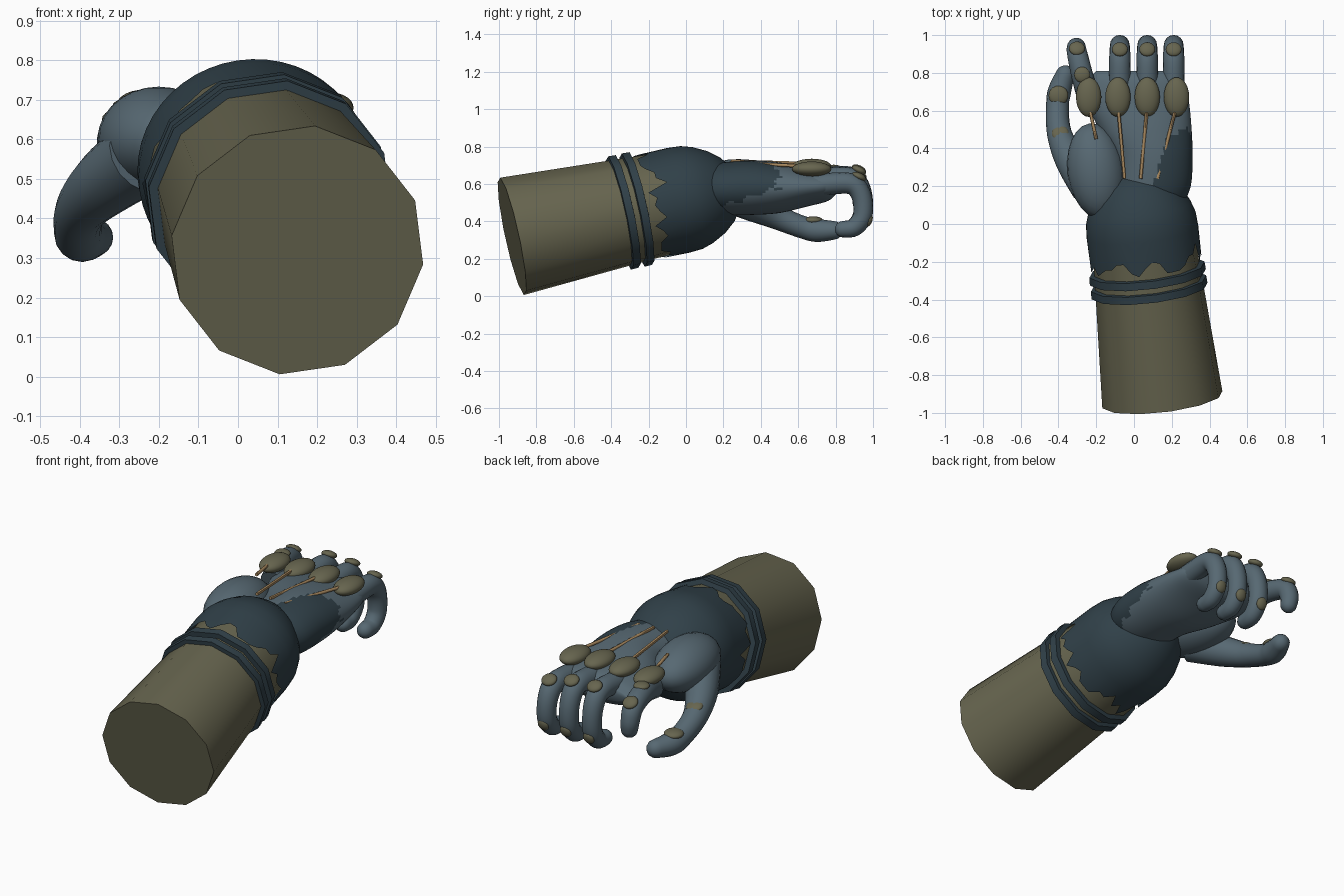
import bpy, bmesh, math, random
from mathutils import Vector, Euler

random.seed(4)
cube = bpy.data.objects.get("Cube")
if cube:
    bpy.data.objects.remove(cube)


def material(name, rgb):
    m = bpy.data.materials.new(name)
    m.use_nodes = True
    m.diffuse_color = (*rgb, 1)
    m.node_tree.nodes["Principled BSDF"].inputs["Base Color"].default_value = (*rgb, 1)
    return m


OLIVE = material("olive cloth", (0.135, 0.13, 0.078))
BLUE = material("blue grey glove", (0.095, 0.14, 0.17))
DARK = material("dark slate wrap", (0.03, 0.052, 0.066))
TAN = material("tan cord", (0.38, 0.24, 0.11))


def finish(bm, name, mats, angle=45):
    bmesh.ops.recalc_face_normals(bm, faces=bm.faces)
    me = bpy.data.meshes.new(name)
    bm.to_mesh(me)
    bm.free()
    for m in mats:
        me.materials.append(m)
    ob = bpy.data.objects.new(name, me)
    bpy.context.collection.objects.link(ob)
    bpy.ops.object.select_all(action="DESELECT")
    ob.select_set(True)
    bpy.context.view_layer.objects.active = ob
    bpy.ops.object.shade_smooth_by_angle(angle=math.radians(angle))
    return ob


def smooth_path(pts, steps):
    """Catmull-Rom through stations of (x, y, z, half width, half height)."""
    out = []
    for i in range(len(pts) - 1):
        quad = [pts[max(i - 1, 0)], pts[i], pts[i + 1], pts[min(i + 2, len(pts) - 1)]]
        for s in range(steps):
            t = s / steps
            out.append([0.5 * (2 * b + (c - a) * t + (2 * a - 5 * b + 4 * c - d) * t * t
                               + (3 * b - a - 3 * c + d) * t ** 3)
                        for a, b, c, d in zip(*quad)])
    return out + [list(pts[-1])]


def loft(stations, sides, turn=0, caps=(True, True), axis=None):
    """Skin elliptical rings along a path; returns the bmesh and its rings."""
    bm = bmesh.new()
    centres = [Vector(s[:3]) for s in stations]
    rings = []
    for i, s in enumerate(stations):
        t = axis or (centres[min(i + 1, len(centres) - 1)] - centres[max(i - 1, 0)]).normalized()
        u = (Vector((1, 0, 0)) - t * t.x).normalized()
        v = u.cross(t)
        ring = []
        for k in range(sides):
            a = math.radians(turn) + math.tau * k / sides
            ring.append(bm.verts.new(centres[i] + u * s[3] * math.cos(a) + v * s[4] * math.sin(a)))
        rings.append(ring)
    for r0, r1 in zip(rings, rings[1:]):
        for k in range(sides):
            j = (k + 1) % sides
            bm.faces.new((r0[k], r0[j], r1[j], r1[k]))
    for use, ring in zip(caps, (rings[0], rings[-1])):
        if use:
            bm.faces.new(ring)
    return bm, rings


def ellipsoid(name, pos, size, mat, rot=(0, 0, 0)):
    bm = bmesh.new()
    bmesh.ops.create_uvsphere(bm, u_segments=24, v_segments=14, radius=1)
    turn = Euler([math.radians(a) for a in rot])
    for v in bm.verts:
        p = Vector([c * s for c, s in zip(v.co, size)])
        p.rotate(turn)
        v.co = p + Vector(pos)
    return finish(bm, name, [mat])


def digit(name, pts):
    """Tapered bent tube with a rounded tip."""
    st = smooth_path(pts, 5)
    tip, back = Vector(st[-1][:3]), Vector(st[-2][:3])
    d, r = (tip - back).normalized(), st[-1][3]
    for a in (25, 50, 72, 88):
        a = math.radians(a)
        st.append([*(tip + d * r * math.sin(a)), r * math.cos(a), r * math.cos(a)])
    return finish(loft(st, 16)[0], name, [BLUE], 60)


# Forearm axis: distance is measured along y
AXIS = Vector((-0.115, 0.97, 0.21)).normalized()
START = Vector((0.15, -0.93, 0.32))


def on_arm(y, r, wide=1.0):
    return [*(START + AXIS * ((y - START.y) / AXIS.y)), r * wide, r]


# Sleeve and its two straps
finish(loft([on_arm(-0.93, 0.323), on_arm(0, 0.268)], 12, 22, axis=AXIS)[0], "sleeve", [OLIVE])
for name, y in (("rear_strap", -0.335), ("front_strap", -0.262)):
    band = [on_arm(y + o, r) for o, r in ((-0.024, 0.275), (-0.02, 0.312), (0.02, 0.31), (0.024, 0.275))]
    finish(loft(band, 12, 22, (False, False), AXIS)[0], name, [DARK])

# Wrist wrap with a torn rear edge
dome = [(-0.15, 0.284), (-0.04, 0.286), (0.03, 0.281), (0.09, 0.262), (0.16, 0.225),
        (0.22, 0.175), (0.265, 0.11), (0.29, 0.01)]
bm, rings = loft([on_arm(y, r, 1.04) for y, r in dome], 48, 0, (False, True), AXIS)
for v in rings[0]:
    v.co += AXIS * random.choice((-0.07, -0.05, -0.03, -0.01, 0.0, 0.04))
finish(bm, "wrist_wrap", [DARK], 60)

# Palm, with a dark torn patch on the outer side
palm = [(0.07, 0.08, 0.57, 0.18, 0.12), (0.10, 0.2, 0.575, 0.2, 0.14), (0.10, 0.35, 0.58, 0.21, 0.145),
        (0.06, 0.5, 0.58, 0.245, 0.135), (0.02, 0.65, 0.585, 0.27, 0.105),
        (0.01, 0.76, 0.59, 0.25, 0.08), (0.0, 0.81, 0.595, 0.2, 0.04)]
hand = finish(loft(smooth_path(palm, 10), 64, axis=Vector((0, 1, 0)))[0], "palm", [BLUE, DARK], 60)
for f in hand.data.polygons:
    x, y, z = f.center
    jag = 0.02 * math.sin(70 * z) + 0.012 * math.sin(190 * z)
    low = 0.49 + 0.32 * max(0, y - 0.22) + 0.012 * math.sin(60 * y)
    if y < 0.49 + jag and z > low and x > 0.1 + 0.3 * (y - 0.2):
        f.material_index = 1

# Thumb base and thumb
ellipsoid("thumb_base", (-0.2, 0.28, 0.6), (0.152, 0.255, 0.133), BLUE, (0, 0, 8))
digit("thumb", [(-0.24, 0.2, 0.56, 0.1, 0.1), (-0.335, 0.34, 0.49, 0.085, 0.085),
                (-0.395, 0.48, 0.425, 0.066, 0.066), (-0.405, 0.62, 0.37, 0.06, 0.06),
                (-0.395, 0.7, 0.352, 0.062, 0.062), (-0.365, 0.79, 0.352, 0.05, 0.05)])
ellipsoid("thumb_tip_pad", (-0.4, 0.68, 0.405), (0.052, 0.052, 0.022), OLIVE)
ellipsoid("thumb_joint_pad", (-0.39, 0.48, 0.48), (0.045, 0.045, 0.018), OLIVE, (-22, 0, 0))

# Three curled fingers with joint pads
curl = [(0.64, 0.585, 0.06), (0.78, 0.602, 0.058), (0.89, 0.598, 0.056), (0.94, 0.53, 0.053),
        (0.945, 0.43, 0.051), (0.9, 0.368, 0.048), (0.84, 0.358, 0.044)]
for name, x, lift in (("little", 0.21, 1.0), ("ring", 0.07, 1.12), ("middle", -0.075, 1.14)):
    digit(name + "_finger", [(x, y, 0.36 + (z - 0.36) * lift, r, r) for y, z, r in curl])
    top = 0.36 + 0.285 * lift
    ellipsoid(name + "_joint_pad", (x, 0.925, top - 0.005), (0.042, 0.04, 0.02), OLIVE, (-25, 0, 0))
    ellipsoid(name + "_tip_pad", (x, 0.978, 0.405), (0.032, 0.018, 0.035), OLIVE, (-20, 0, 0))

# Half-bent index finger
digit("index_finger", [(-0.23, 0.63, 0.6, 0.06, 0.06), (-0.27, 0.77, 0.635, 0.058, 0.058),
                       (-0.3, 0.9, 0.612, 0.054, 0.054), (-0.305, 0.935, 0.55, 0.05, 0.05),
                       (-0.3, 0.935, 0.5, 0.045, 0.045)])
ellipsoid("index_joint_pad", (-0.275, 0.79, 0.685), (0.042, 0.042, 0.018), OLIVE)
ellipsoid("index_tip_pad", (-0.302, 0.93, 0.65), (0.042, 0.04, 0.02), OLIVE, (-30, 0, 0))

# Knuckle guards, each with a cord running back over the hand
for name, x, z, back in (("index", -0.24, 0.685, (-0.2, 0.45, 0.712)),
                         ("middle", -0.085, 0.695, (-0.05, 0.24, 0.722)),
                         ("ring", 0.07, 0.695, (0.035, 0.24, 0.722)),
                         ("little", 0.225, 0.68, (0.125, 0.24, 0.715))):
    ellipsoid(name + "_knuckle_guard", (x, 0.672, z), (0.067, 0.105, 0.04), OLIVE)
    cord = [(*back, 0.009, 0.009), (x * 0.97, 0.6, z + 0.016, 0.009, 0.009)]
    finish(loft(smooth_path(cord, 2), 8)[0], name + "_cord", [TAN])
